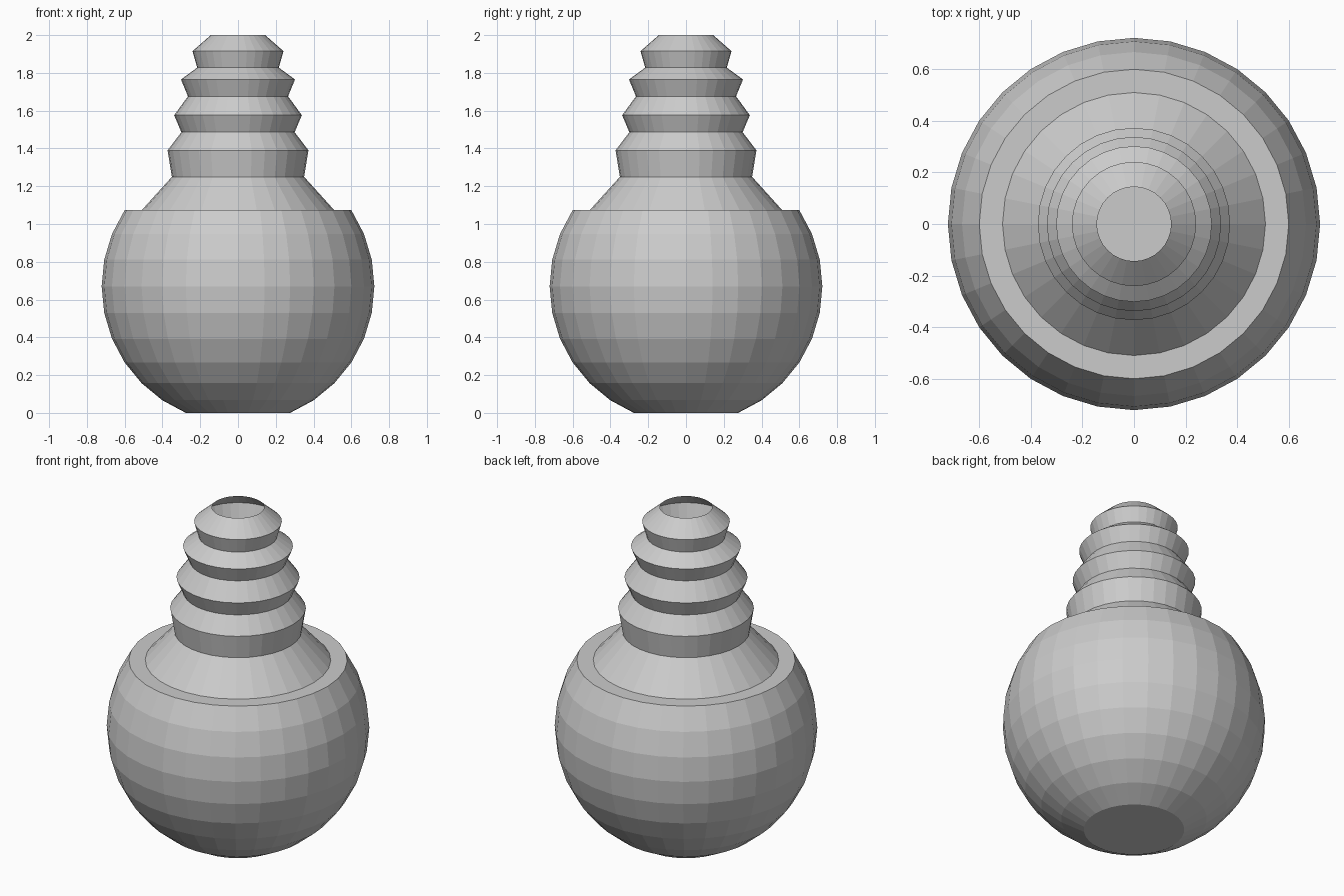
import bpy, bmesh
from math import sin, cos, radians, tau

cube = bpy.data.objects.get("Cube")
if cube:
    bpy.data.objects.remove(cube, do_unlink=True)

SIDES = 32

grey = bpy.data.materials.new("light_grey")
grey.use_nodes = True
colour = (0.6, 0.6, 0.6, 1)
grey.diffuse_color = colour
grey.node_tree.nodes["Principled BSDF"].inputs["Base Color"].default_value = colour


def lathe(name, profile, close_bottom=False):
    """Turn a (radius, height) profile, listed upwards, around the z axis."""
    bm = bmesh.new()
    rings = [[bm.verts.new((r * cos(tau * i / SIDES), r * sin(tau * i / SIDES), z))
              for i in range(SIDES)] for r, z in profile]
    for low, high in zip(rings, rings[1:]):
        for i in range(SIDES):
            j = (i + 1) % SIDES
            bm.faces.new((low[i], low[j], high[j], high[i]))
    if close_bottom:
        bm.faces.new(rings[0][::-1])
    mesh = bpy.data.meshes.new(name)
    bm.to_mesh(mesh)
    bm.free()
    mesh.materials.append(grey)
    obj = bpy.data.objects.new(name, mesh)
    bpy.context.collection.objects.link(obj)
    return obj


# Round body: a sphere cut flat at the base and at the shoulder
RADIUS, HEIGHT, CENTRE = 0.722, 0.7252, 0.67
step = 360 / SIDES
angles = [radians(step * k) for k in range(-6, 4)]
body = [(RADIUS * cos(a), CENTRE + HEIGHT * sin(a)) for a in angles]
shoulder = body[-1][1]

# Flat shoulder ledge closes the body up to the foot of the neck
lathe("body", body + [(0.51, shoulder)], close_bottom=True)

# Ribbed, tapering neck, open at the mouth
neck = [(0.51, shoulder), (0.35, 1.25), (0.373, 1.39), (0.3, 1.486),
        (0.338, 1.576), (0.265, 1.676), (0.302, 1.765), (0.216, 1.828),
        (0.241, 1.915), (0.144, 2.0)]
lathe("neck", neck)
